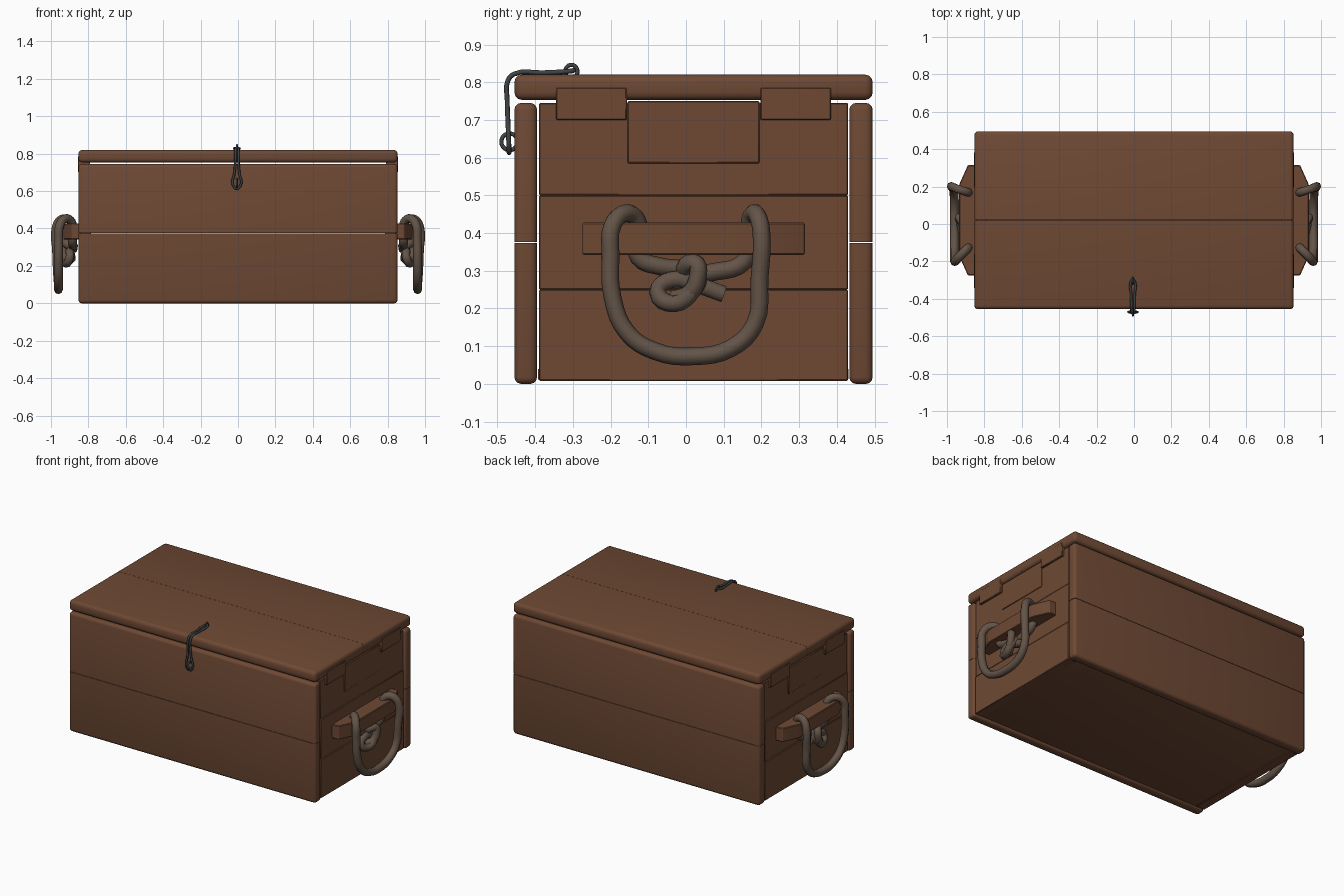
import bpy, bmesh, math
from mathutils import Vector

if "Cube" in bpy.data.objects:
    bpy.data.objects.remove(bpy.data.objects["Cube"])


def material(name, rgb):
    m = bpy.data.materials.new(name)
    m.diffuse_color = (*rgb, 1)
    m.use_nodes = True
    m.node_tree.nodes["Principled BSDF"].inputs["Base Color"].default_value = m.diffuse_color
    return m


WOOD = material("brown wood", (0.156, 0.066, 0.034))
ROPE = material("hemp rope", (0.125, 0.088, 0.064))
METAL = material("dark iron", (0.05, 0.056, 0.056))


def finish(ob, mat, angle=40):
    ob.data.materials.clear()
    ob.data.materials.append(mat)
    bpy.ops.object.select_all(action='DESELECT')
    ob.select_set(True)
    bpy.context.view_layer.objects.active = ob
    bpy.ops.object.shade_smooth_by_angle(angle=math.radians(angle))


def board(name, lo, hi, bevel=0.004, seam=None, segments=3):
    """Rounded board; edges lying in the seam plane (axis, value) stay sharp."""
    lo, hi = Vector(lo), Vector(hi)
    bm = bmesh.new()
    bmesh.ops.create_cube(bm, size=1)
    for v in bm.verts:
        v.co = Vector([(lo[i] + hi[i]) / 2 + v.co[i] * (hi[i] - lo[i]) for i in range(3)])
    edges = [e for e in bm.edges if not seam or
             any(abs(v.co[seam[0]] - seam[1]) > 1e-4 for v in e.verts)]
    bmesh.ops.bevel(bm, geom=edges, offset=bevel, segments=segments,
                    profile=0.5, affect='EDGES')
    me = bpy.data.meshes.new(name)
    bm.to_mesh(me)
    bm.free()
    ob = bpy.data.objects.new(name, me)
    bpy.context.collection.objects.link(ob)
    finish(ob, WOOD)
    return ob


def tube(name, pts, radius, mat, cyclic=False, sides=2, steps=4):
    """Round cord through the given points."""
    cu = bpy.data.curves.new(name, 'CURVE')
    cu.dimensions = '3D'
    cu.bevel_depth = radius
    cu.bevel_resolution = sides
    cu.resolution_u = steps
    cu.use_fill_caps = True
    sp = cu.splines.new('BEZIER')
    sp.bezier_points.add(len(pts) - 1)
    for bp, p in zip(sp.bezier_points, pts):
        bp.co = p
        bp.handle_left_type = bp.handle_right_type = 'AUTO'
    sp.use_cyclic_u = cyclic
    ob = bpy.data.objects.new(name, cu)
    bpy.context.collection.objects.link(ob)
    bpy.ops.object.select_all(action='DESELECT')
    ob.select_set(True)
    bpy.context.view_layer.objects.active = ob
    bpy.ops.object.convert(target='MESH')
    finish(bpy.context.view_layer.objects.active, mat, 60)


# long front and back planks, lower and upper
X = 0.853
for side, y0, y1 in (("front", -0.455, -0.395), ("back", 0.433, 0.495)):
    board(side + "_lower_plank", (-X, y0, 0), (X, y1, 0.374), 0.018, (2, 0.374))
    board(side + "_upper_plank", (-X, y0, 0.376), (X, y1, 0.745), 0.018, (2, 0.376))

# lid planks
board("lid_front_plank", (-X, -0.455, 0.753), (X, 0.0195, 0.82), 0.02, (1, 0.0195))
board("lid_back_plank", (-X, 0.0205, 0.753), (X, 0.495, 0.82), 0.02, (1, 0.0205))

# floor
board("floor_panel", (-0.82, -0.393, 0.012), (0.82, 0.431, 0.04), 0.002)

# handle loop, and the two strands tied in a knot under the handle bar
LOOP = [(.885, -.125, .39), (.89, -.13, .435), (.92, -.16, .453), (.952, -.195, .42),
        (.958, -.2, .34), (.96, -.195, .23), (.96, -.155, .135), (.96, -.08, .086),
        (.96, .02, .073), (.96, .12, .095), (.965, .183, .16), (.97, .195, .28),
        (.973, .2, .4), (.95, .19, .445), (.92, .18, .453), (.89, .17, .435), (.885, .168, .39)]
KNOT_LEFT = [(.885, -.13, .38), (.885, -.125, .335), (.885, -.07, .312), (.88, 0, .302),
             (.9, .03, .285), (.925, .02, .25), (.92, -.03, .213), (.9, -.075, .243),
             (.9, -.04, .276), (.895, .03, .262), (.89, .1, .238)]
KNOT_RIGHT = [(.885, .168, .38), (.885, .155, .325), (.885, .08, .298), (.89, .0, .298),
              (.915, .005, .318), (.93, .028, .318), (.935, .03, .28), (.925, .01, .24),
              (.9, -.03, .225)]

for sx, side in ((1, "right"), (-1, "left")):
    def end(name, x0, x1, y0, y1, z0, z1, bevel=0.003):
        board(side + "_" + name, (min(sx * x0, sx * x1), y0, z0),
              (max(sx * x0, sx * x1), y1, z1), bevel, segments=1)
    # end wall boards
    end("end_lower_board", .785, .846, -.390, .430, .008, .25)
    end("end_middle_board", .785, .844, -.390, .430, .25, .5)
    end("end_upper_board", .785, .842, -.390, .430, .5, .745)
    # cleats rising into the lid, and the plate between them
    end("front_cleat", .79, .855, -.345, -.157, .7, .786)
    end("back_cleat", .79, .855, .197, .385, .7, .786)
    end("middle_plate", .79, .846, -.155, .195, .585, .75)

    # handle bar with tapered ends
    prof = [(.83, -.275), (.888, -.275), (.935, -.17), (.935, .21), (.888, .315), (.83, .315)]
    bm = bmesh.new()
    f = bm.faces.new([bm.verts.new((sx * x, y, .342)) for x, y in prof])
    ext = bmesh.ops.extrude_face_region(bm, geom=[f])
    bmesh.ops.translate(bm, vec=(0, 0, .086),
                        verts=[g for g in ext['geom'] if isinstance(g, bmesh.types.BMVert)])
    bmesh.ops.recalc_face_normals(bm, faces=bm.faces)
    bmesh.ops.bevel(bm, geom=bm.edges[:], offset=.004, segments=1, affect='EDGES')
    me = bpy.data.meshes.new(side + "_handle_bar")
    bm.to_mesh(me)
    bm.free()
    ob = bpy.data.objects.new(side + "_handle_bar", me)
    bpy.context.collection.objects.link(ob)
    finish(ob, WOOD, 20)

    for name, path in (("rope_loop", LOOP), ("knot_front_strand", KNOT_LEFT),
                       ("knot_back_strand", KNOT_RIGHT)):
        tube(side + "_" + name, [(sx * x, y, z) for x, y, z in path], .0235, ROPE)

# hairpin latch: half outline mirrored into a closed wire
CX = -0.006
half = [(.011, -.31, .829), (.009, -.38, .825), (.008, -.455, .822), (.008, -.472, .805),
        (.009, -.474, .75), (.014, -.472, .69), (.023, -.47, .64)]
wire = ([(CX + x, y, z) for x, y, z in half] + [(CX, -.469, .613)] +
        [(CX - x, y, z) for x, y, z in reversed(half)] + [(CX, -.298, .831)])
tube("latch_hairpin", wire, .0065, METAL, True)


def ring(name, cy, cz, ry, rz):
    tube(name, [(CX, cy + ry * math.cos(a * math.pi / 4), cz + rz * math.sin(a * math.pi / 4))
                for a in range(8)], .0055, METAL, True)


# staples holding the latch
ring("lid_staple", -.304, .828, .016, .018)
ring("front_staple", -.468, .642, .0215, .022)
